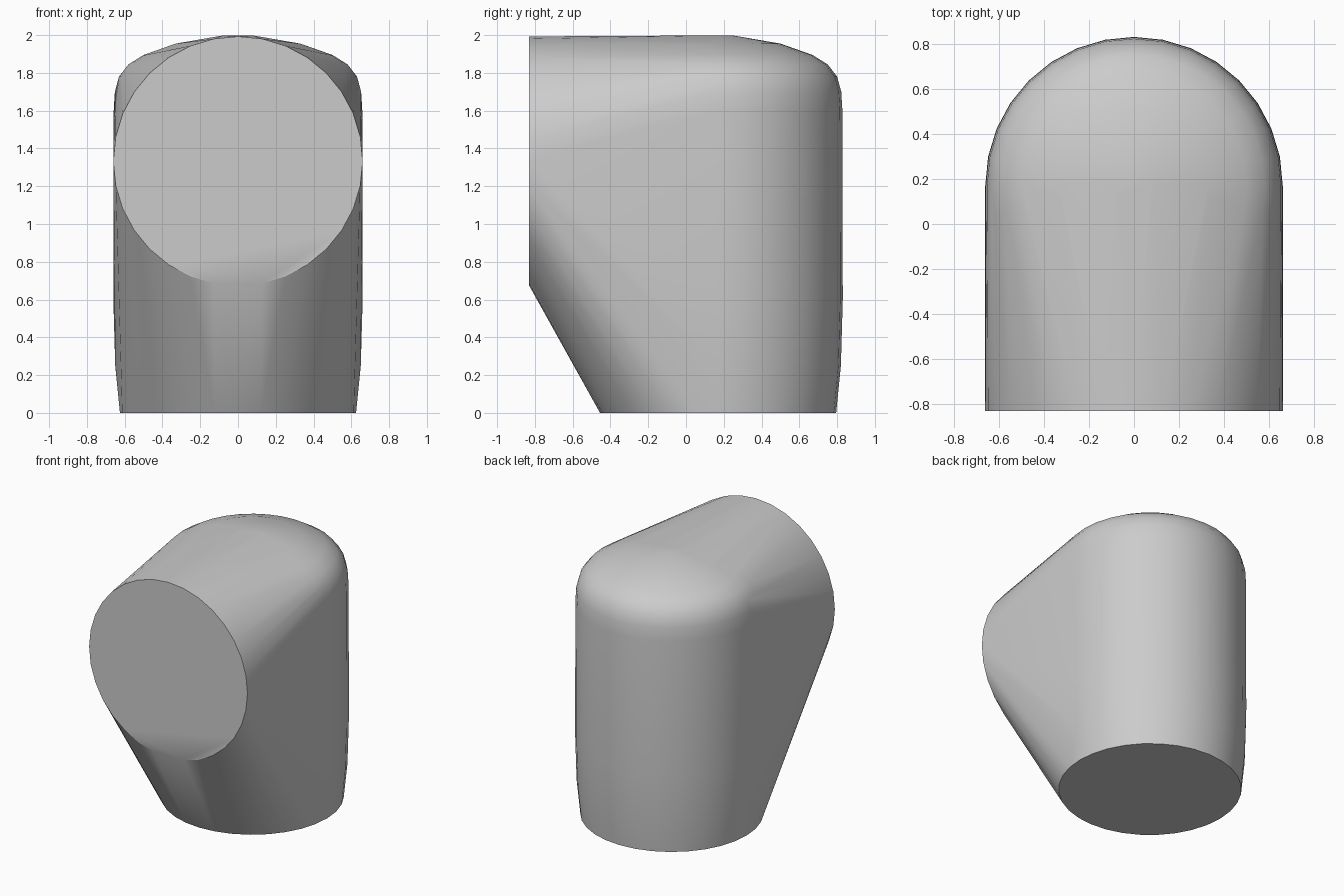
import bpy, bmesh, math
from mathutils import Vector

cube = bpy.data.objects.get("Cube")
if cube:
    bpy.data.objects.remove(cube, do_unlink=True)

SEGMENTS = 32
AXIS_Y = 0.17

grey = bpy.data.materials.new("plain grey")
grey.use_nodes = True
colour = (0.6, 0.6, 0.6, 1)
grey.diffuse_color = colour
grey.node_tree.nodes["Principled BSDF"].inputs["Base Color"].default_value = colour


def ring(bm, centre, radius, u, v):
    """Add a circle of points in the plane of u and v."""
    for i in range(SEGMENTS):
        a = math.tau * i / SEGMENTS
        bm.verts.new(Vector(centre) + radius * (math.cos(a) * Vector(u) + math.sin(a) * Vector(v)))


bm = bmesh.new()
X, Y, Z = (1, 0, 0), (0, 1, 0), (0, 0, 1)

# Upright body: tapered foot, straight wall and low rounded dome
profile = [(0.625, 0), (0.65, 0.25), (0.66, 0.6), (0.658, 1.6), (0.652, 1.7),
           (0.63, 1.78), (0.58, 1.845), (0.5, 1.895), (0.33, 1.955), (0.08, 1.998)]
for radius, z in profile:
    ring(bm, (0, AXIS_Y, z), radius, X, Y)

# Round front opening, closed by a flat disc
ring(bm, (0, -0.83, 1.333), 0.66, X, Z)

# Wrap both tubes in one tight skin
hull = bmesh.ops.convex_hull(bm, input=bm.verts[:])
inner = [v for v in bm.verts if not v.link_faces]
bmesh.ops.delete(bm, geom=inner, context='VERTS')
bmesh.ops.dissolve_limit(bm, angle_limit=math.radians(0.5), verts=bm.verts[:], edges=bm.edges[:])
bmesh.ops.recalc_face_normals(bm, faces=bm.faces[:])

mesh = bpy.data.meshes.new("elbow_body")
bm.to_mesh(mesh)
bm.free()
mesh.materials.append(grey)
body = bpy.data.objects.new("elbow_body", mesh)
bpy.context.collection.objects.link(body)

bpy.ops.object.select_all(action='DESELECT')
body.select_set(True)
bpy.context.view_layer.objects.active = body
bpy.ops.object.shade_smooth_by_angle(angle=math.radians(30))
